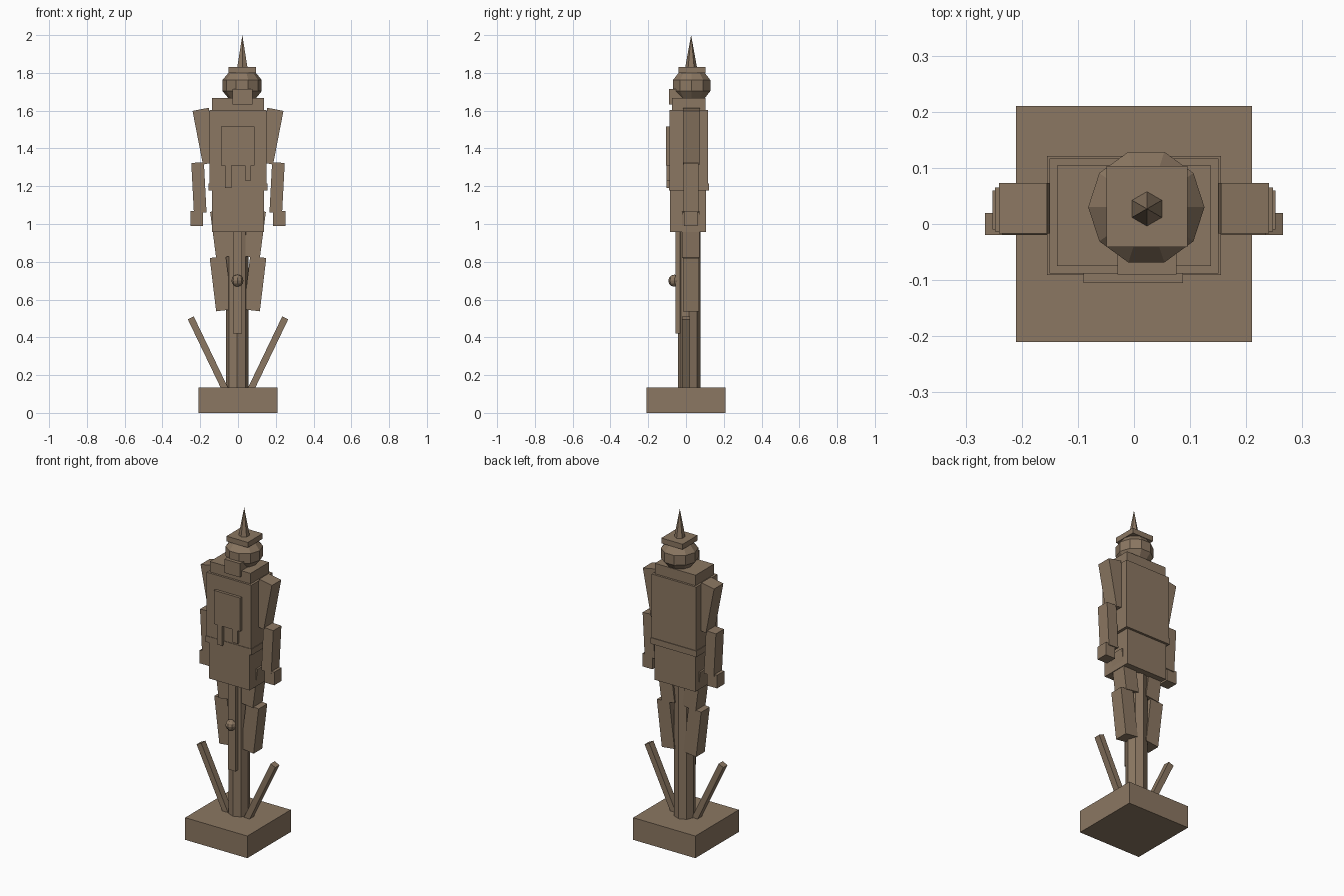
import bpy
from math import pi
from mathutils import Vector

cube = bpy.data.objects.get("Cube")
if cube:
    bpy.data.objects.remove(cube, do_unlink=True)

brown = bpy.data.materials.new("weathered_brown")
brown.use_nodes = True
colour = (0.26, 0.185, 0.122, 1)
brown.diffuse_color = colour
brown.node_tree.nodes["Principled BSDF"].inputs["Base Color"].default_value = colour


def finish(name):
    ob = bpy.context.object
    ob.name = name
    ob.data.materials.append(brown)
    return ob


def box(name, x, y, z):
    """Box spanning three (min, max) ranges."""
    lo, hi = map(Vector, zip(x, y, z))
    bpy.ops.mesh.primitive_cube_add(size=1, location=(lo + hi) / 2)
    bpy.context.object.scale = hi - lo
    return finish(name)


def limb(name, top, bottom, width, y):
    """Pair of leaning bars between two (x, z) points, mirrored left and right."""
    for side, sign in (("left", 1), ("right", -1)):
        a = Vector((sign * top[0], sum(y) / 2, top[1]))
        b = Vector((sign * bottom[0], sum(y) / 2, bottom[1]))
        bpy.ops.mesh.primitive_cube_add(size=1, location=(a + b) / 2)
        ob = finish(f"{side}_{name}")
        ob.scale = (width, y[1] - y[0], (a - b).length)
        d = a - b
        ob.rotation_euler.y = Vector((0, 1)).angle_signed(Vector((d.x, d.z)))


def ball(name, centre, radius, segments, rings, flatten=1):
    bpy.ops.mesh.primitive_uv_sphere_add(segments=segments, ring_count=rings,
                                         radius=radius, location=centre)
    ob = finish(name)
    ob.scale.z = flatten
    return ob


# Base and post
box("base", (-.21, .21), (-.21, .21), (0, .135))
bpy.ops.mesh.primitive_cylinder_add(vertices=8, radius=.06, depth=.9,
                                    location=(-.004, .017, .57))
finish("post")
limb("slanted_stake", (.25, .503), (.066, .12), .035, (-.02, .02))

# Hanging strip with its knob
box("front_strip", (-.027, .022), (-.056, 0), (.42, .97))
ball("strip_knob", (-.003, -.062, .70), .032, 8, 6)

# Body
box("hips", (-.138, .138), (-.085, .107), (.957, 1.19))
box("torso", (-.151, .151), (-.088, .117), (1.2, 1.603))
box("waistband", (-.155, .155), (-.091, .121), (1.178, 1.215))
box("shoulder_block", (-.137, .137), (-.075, .104), (1.59, 1.667))

# Chest panel with two hanging tabs
box("chest_panel", (-.09, .087), (-.105, -.08), (1.31, 1.515))
box("long_tab", (-.07, -.034), (-.104, -.08), (1.19, 1.315))
box("short_tab", (.036, .07), (-.104, -.08), (1.23, 1.315))

# Limbs
limb("upper_arm", (.198, 1.607), (.143, 1.323), .087, (-.017, .073))
limb("forearm", (.214, 1.325), (.2, 1.06), .067, (-.013, .065))
for side, sign in (("left", 1), ("right", -1)):
    xs = sorted((sign * .185, sign * .252))
    box(f"{side}_hand", xs, (-.01, .06), (.99, 1.07))
limb("thigh", (.103, 1.07), (.071, .825), .09, (-.022, .072))
limb("lower_leg", (.107, .825), (.073, .543), .086, (-.015, .068))

# Head and spiked hat
ball("head", (.022, .03, 1.733), .109, 10, 5, .88).rotation_euler.z = pi / 10 * 5
box("face_block", (-.029, .076), (-.09, .02), (1.632, 1.716))
box("hat_brim", (-.049, .095), (-.041, .103), (1.8, 1.832))
bpy.ops.mesh.primitive_cone_add(vertices=6, radius1=.031, radius2=0, depth=.17,
                                location=(.023, .027, 1.915))
finish("hat_spike")
